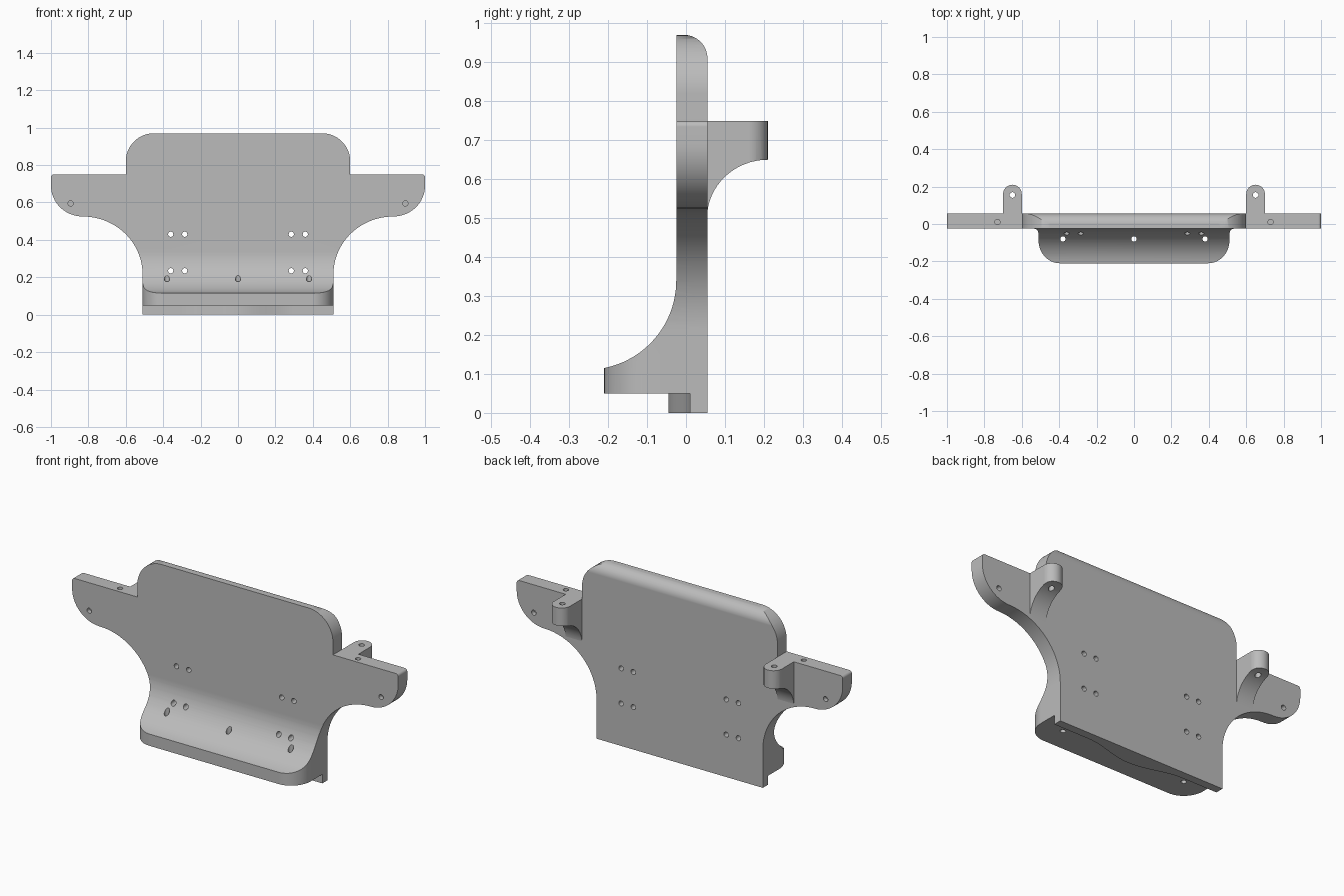
import bpy, bmesh, math
from mathutils import Vector

if "Cube" in bpy.data.objects:
    bpy.data.objects.remove(bpy.data.objects["Cube"])

grey = bpy.data.materials.new("plain_grey")
grey.use_nodes = True
COLOUR = (0.5, 0.5, 0.5, 1)
grey.diffuse_color = COLOUR
grey.node_tree.nodes["Principled BSDF"].inputs["Base Color"].default_value = COLOUR


def arc(cx, cy, rx, ry, start, end, n=16):
    """Points along an elliptical arc, angles in degrees."""
    angles = [math.radians(start + (end - start) * i / n) for i in range(n + 1)]
    return [(cx + rx * math.cos(a), cy + ry * math.sin(a)) for a in angles]


def mirrored(half):
    """Close a right-hand half outline with its mirror image."""
    return half + [(-x, v) for x, v in reversed(half)]


def prism(name, points, axis, low, high):
    """Extrude a flat outline along one axis."""
    place = {"X": lambda a, b, d: (d, a, b),
             "Y": lambda a, b, d: (a, d, b),
             "Z": lambda a, b, d: (a, b, d)}[axis]
    bm = bmesh.new()
    face = bm.faces.new([bm.verts.new(place(a, b, low)) for a, b in points])
    moved = bmesh.ops.extrude_face_region(bm, geom=[face])["geom"]
    bmesh.ops.translate(bm, vec=Vector(place(0, 0, high - low)),
                        verts=[g for g in moved if isinstance(g, bmesh.types.BMVert)])
    bmesh.ops.recalc_face_normals(bm, faces=bm.faces)
    mesh = bpy.data.meshes.new(name)
    bm.to_mesh(mesh)
    bm.free()
    mesh.materials.append(grey)
    obj = bpy.data.objects.new(name, mesh)
    bpy.context.collection.objects.link(obj)
    return obj


def activate(obj):
    bpy.ops.object.select_all(action="DESELECT")
    obj.select_set(True)
    bpy.context.view_layer.objects.active = obj


def combine(obj, cutter, operation):
    """Apply a boolean and discard the cutter."""
    cutter.hide_render = True
    mod = obj.modifiers.new("shape", "BOOLEAN")
    mod.operation, mod.object, mod.solver = operation, cutter, "EXACT"
    activate(obj)
    bpy.ops.object.modifier_apply(modifier=mod.name)
    bpy.data.objects.remove(cutter)


def drill(obj, axis, a, b, low, high, radius=0.014):
    hole = prism("hole_cutter", arc(a, b, radius, radius, 0, 345, 23), axis, low, high)
    combine(obj, hole, "DIFFERENCE")


def finish(obj):
    activate(obj)
    bpy.ops.object.shade_smooth_by_angle(angle=math.radians(30))
    mod = obj.modifiers.new("flat_face_normals", "WEIGHTED_NORMAL")
    mod.keep_sharp = True


# Plate with wings: front outline
outline = mirrored(
    [(0.51, -0.05)]
    + arc(0.83, 0.215, 0.32, 0.31, 180, 90, 24)
    + arc(0.83, 0.69, 0.17, 0.165, -90, 0)[1:]
    + arc(0.985, 0.735, 0.015, 0.015, 0, 90, 5)
    + [(0.6, 0.75)]
    + arc(0.45, 0.82, 0.15, 0.15, 0, 90))
body = prism("plate_with_shelf", outline, "Y", -0.3, 0.1)

# Side section: rounded top back edge and curved shelf in front
section = ([(-0.21, 0), (0.055, 0)]
           + arc(-0.005, 0.9105, 0.06, 0.06, 0, 90)
           + [(-0.025, 0.9705)]
           + arc(-0.254, 0.34, 0.229, 0.229, 0, -79, 24))
combine(body, prism("section_cutter", section, "X", -1.2, 1.2), "INTERSECT")

# Plan: rounded shelf corners
plan = mirrored([(1.2, 0.2), (1.2, -0.025), (0.56, -0.025), (0.515, -0.05)]
                + arc(0.395, -0.09, 0.115, 0.12, 0, -90))
combine(body, prism("plan_cutter", plan, "Z", -0.2, 1.2), "INTERSECT")

# Wavy lip below the shelf, thicker in the middle
wave = [(-0.7, 0.01)]
for i in range(41):
    x = -0.3 + 0.015 * i
    wave.append((x, 0.01 - 0.0275 * (1 + math.cos(math.pi * x / 0.3))))
wave += [(0.7, 0.01), (0.7, -0.4), (-0.7, -0.4)]
combine(body, prism("lip_cutter", wave, "Z", -0.1, 0.05), "DIFFERENCE")

# Holes through the plate, wings and shelf
for side in (-1, 1):
    for x in (0.285, 0.36):
        for z in (0.235, 0.43):
            drill(body, "Y", side * x, z, -0.3, 0.1)
    drill(body, "Y", side * 0.895, 0.595, -0.1, 0.0)
    drill(body, "Y", side * 0.895, 0.595, 0.03, 0.1)
    drill(body, "Z", side * 0.73, 0.01, 0.68, 0.8)
for x in (-0.38, 0, 0.38):
    drill(body, "Z", x, -0.08, -0.1, 0.4)
finish(body)

# Rear tabs: arched underside, rounded end, one vertical hole
for side, name in ((-1, "right_rear_tab"), (1, "left_rear_tab")):
    profile = [(0.054, 0.75), (0.3, 0.75), (0.3, 0.65)] + arc(0.21, 0.5, 0.156, 0.15, 90, 180)
    tab = prism(name, profile, "X", side * 0.65 - 0.1, side * 0.65 + 0.1)
    x = side * 0.65
    end = [(x - 0.05, 0), (x + 0.05, 0)] + arc(x, 0.16, 0.05, 0.05, 0, 180)
    combine(tab, prism("tab_cutter", end, "Z", 0.3, 0.9), "INTERSECT")
    drill(tab, "Z", x, 0.155, 0.4, 0.9, 0.015)
    finish(tab)
